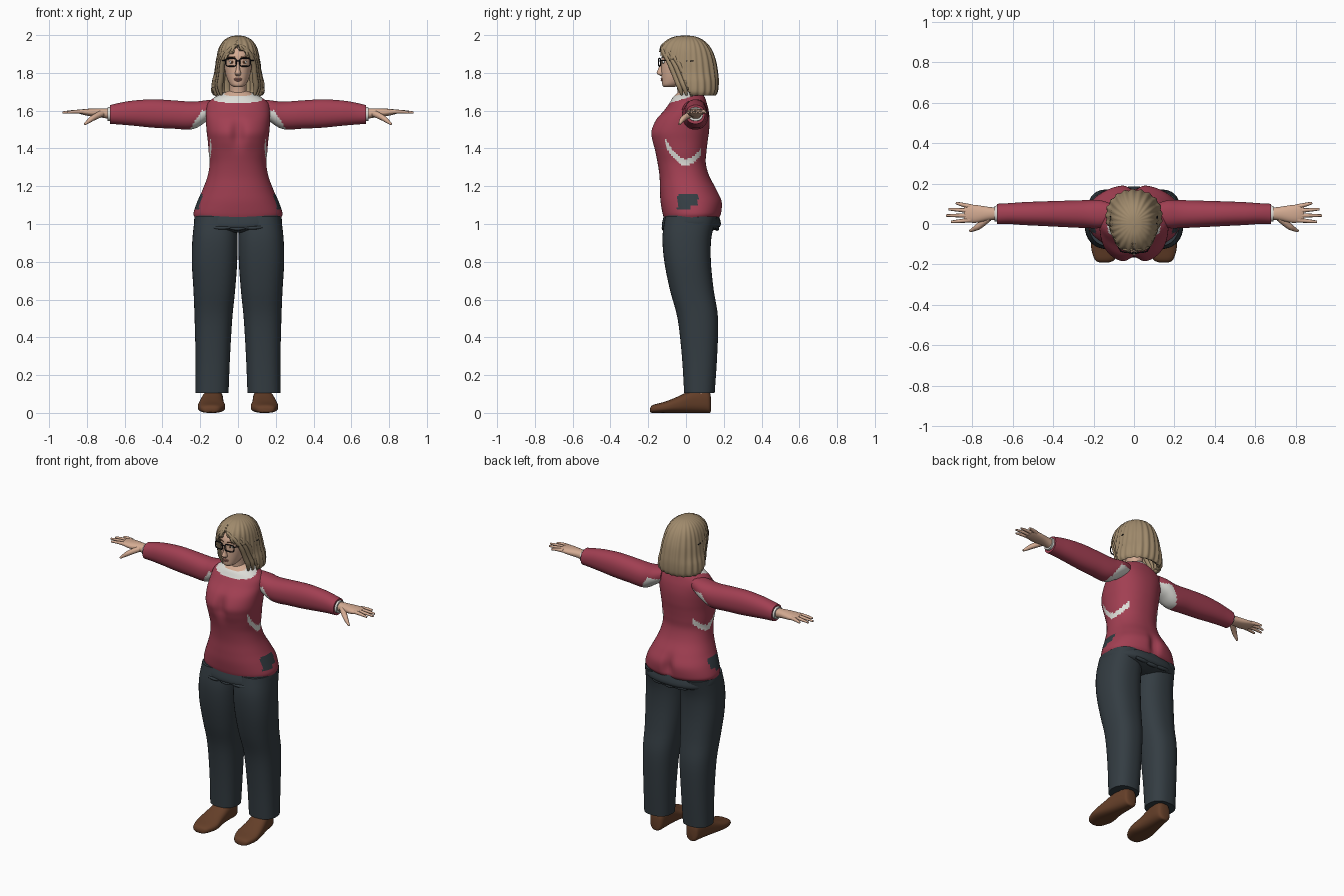
import bpy, bmesh, math
from mathutils import Vector

start_cube = bpy.data.objects.get("Cube")
if start_cube:
    bpy.data.objects.remove(start_cube, do_unlink=True)


def material(name, r, g, b):
    mat = bpy.data.materials.new(name)
    mat.use_nodes = True
    mat.diffuse_color = (r, g, b, 1)
    bsdf = mat.node_tree.nodes["Principled BSDF"]
    bsdf.inputs["Base Color"].default_value = (r, g, b, 1)
    bsdf.inputs["Roughness"].default_value = 0.8
    return mat


SKIN = material("skin", .66, .41, .29)
RED = material("sweater_red", .36, .05, .085)
WHITE = material("shirt_white", .72, .72, .68)
SLATE = material("trouser_slate", .034, .046, .055)
HAIR = material("dark_blonde", .35, .255, .15)
BROWN = material("shoe_brown", .13, .05, .022)
BLACK = material("frame_black", .008, .008, .01)
LIP = material("lip_pink", .45, .2, .16)


def spline_rows(rows, steps):
    """Smooth the section extents along the part."""
    pts = [rows[0]] + list(rows) + [rows[-1]]
    out = []
    for a, b, c, d in zip(pts, pts[1:], pts[2:], pts[3:]):
        for k in range(steps):
            u = k / steps
            out.append([q + .5 * u * (r - p + u * (2*p - 5*q + 4*r - s + u * (3*(q - r) + s - p)))
                        for p, q, r, s in zip(a, b, c, d)])
    return out + [list(rows[-1])]


def sym(rows):
    """Rows with equal left and right extents."""
    return [(t, -h, h, b, c) for t, h, b, c in rows]


def loft(name, rows, mats, axis="z", flip=1, power=2.2, segs=40, steps=4, shape=None, rule=None):
    """Skin superellipse sections: position, low/high, low/high."""
    bm = bmesh.new()
    loops = []
    for t, a0, a1, b0, b1 in spline_rows(rows, steps):
        loop = []
        for i in range(segs):
            ang = math.tau * (i + .5) / segs
            c, s = math.cos(ang), math.sin(ang)
            a = (a0 + a1) / 2 + (a1 - a0) / 2 * math.copysign(abs(c) ** (2 / power), c)
            b = (b0 + b1) / 2 + (b1 - b0) / 2 * math.copysign(abs(s) ** (2 / power), s)
            co = Vector({"z": (a, b, t), "x": (t, a, b), "y": (a, t, b)}[axis])
            if shape:
                shape(co)
            co.x *= flip
            loop.append(bm.verts.new(co))
        loops.append(loop)
    for low, high in zip(loops, loops[1:]):
        for i in range(segs):
            j = (i + 1) % segs
            bm.faces.new((low[i], low[j], high[j], high[i]))
    bm.faces.new(loops[0])
    bm.faces.new(loops[-1])
    bmesh.ops.recalc_face_normals(bm, faces=bm.faces)
    if rule:
        gone = []
        for face in bm.faces:
            c = face.calc_center_median()
            index = rule(abs(c.x), c.y, c.z)
            if index is None:
                gone.append(face)
            else:
                face.material_index = index
        bmesh.ops.delete(bm, geom=gone, context="FACES")
    mesh = bpy.data.meshes.new(name)
    bm.to_mesh(mesh)
    bm.free()
    return finish(name, mesh, mats)


def finish(name, mesh, mats):
    for mat in mats:
        mesh.materials.append(mat)
    obj = bpy.data.objects.new(name, mesh)
    bpy.context.collection.objects.link(obj)
    bpy.ops.object.select_all(action="DESELECT")
    obj.select_set(True)
    bpy.context.view_layer.objects.active = obj
    if obj.type == "MESH":
        bpy.ops.object.shade_smooth_by_angle(angle=math.radians(50))
    return obj


def tube(name, points, radii, mat, flip=1, closed=False):
    """Round tapered tube along a smooth path."""
    data = bpy.data.curves.new(name, "CURVE")
    data.dimensions = "3D"
    data.bevel_depth = 1
    data.bevel_resolution = 2
    data.use_fill_caps = True
    line = data.splines.new("POLY" if closed else "NURBS")
    line.points.add(len(points) - 1)
    for i, (p, (x, y, z)) in enumerate(zip(line.points, points)):
        p.co = (x * flip, y, z, 1)
        p.radius = radii[min(i, len(radii) - 1)]
    line.use_cyclic_u = closed
    if not closed:
        line.order_u = 3
        line.use_endpoint_u = True
        line.resolution_u = 6
    return finish(name, data, [mat])


def ball(name, center, size, mat, flip=1):
    bm = bmesh.new()
    bmesh.ops.create_uvsphere(bm, u_segments=20, v_segments=12, radius=1)
    for v in bm.verts:
        v.co = Vector((center[0] * flip, *center[1:])) + v.co * Vector(size)
    mesh = bpy.data.meshes.new(name)
    bm.to_mesh(mesh)
    bm.free()
    return finish(name, mesh, [mat])


# Sweater body with collar, side tears and hip patches
def body_shape(co):
    if co.y < 0:
        co.y += .03 * math.exp(-(co.x / .035) ** 2 - ((co.z - 1.48) / .07) ** 2)
    else:
        co.y -= .03 * math.exp(-(co.x / .03) ** 2 - ((co.z - 1.1) / .06) ** 2)


def body_rule(x, y, z):
    neckline = 1.642 + .3 * (y + .08)
    if z > neckline:
        return 2 if z > neckline + .03 else 1
    tear = 1.31 + 9 * y * y
    if x > .1 and -.11 < y < .085 and tear < z < tear + .035:
        return 1
    if x > .1 and -.045 < y < .065 and 1.075 < z < 1.16 and not (y > .02 and z < 1.1):
        return 3
    return 0


loft("sweater_body", sym([
    (1.035, .23, -.118, .178), (1.06, .235, -.125, .19), (1.12, .215, -.135, .193),
    (1.18, .188, -.138, .165), (1.25, .162, -.14, .125), (1.32, .15, -.15, .105),
    (1.38, .155, -.165, .108), (1.44, .16, -.185, .115), (1.49, .166, -.192, .122),
    (1.55, .17, -.165, .125), (1.6, .17, -.118, .12), (1.64, .16, -.088, .11),
    (1.67, .125, -.07, .1), (1.69, .085, -.05, .085), (1.705, .05, -.035, .075)]),
    [RED, WHITE, SKIN, SLATE], segs=96, steps=6, shape=body_shape, rule=body_rule)

# Neck and head
loft("neck", sym([(1.64, .05, -.05, .06), (1.7, .045, -.045, .055), (1.78, .045, -.06, .06)]), [SKIN])
loft("head", sym([
    (1.724, .018, -.115, -.07), (1.735, .038, -.125, -.03), (1.76, .054, -.128, .02),
    (1.8, .067, -.13, .06), (1.85, .074, -.13, .08), (1.9, .075, -.125, .09),
    (1.95, .055, -.09, .06)]), [SKIN], segs=48)
loft("nose", sym([(1.784, .01, -.135, -.11), (1.798, .016, -.155, -.11), (1.82, .01, -.148, -.11),
                  (1.86, .007, -.133, -.11)]), [SKIN], segs=20)
ball("upper_lip", (0, -.127, 1.768), (.022, .007, .005), LIP)
ball("lower_lip", (0, -.126, 1.76), (.018, .008, .005), LIP)


# Layered bob with a centre parting
def hair_shape(co):
    ang = math.atan2(co.x, co.y - .01)
    ridge = 1 + .025 * math.sin(24 * ang + 5 * co.z)
    co.x *= ridge
    co.y = .01 + (co.y - .01) * ridge


def hair_rule(x, y, z):
    if z < 1.679 or (z < 1.87 and y < -.05 + .4 * (1.87 - z)):
        return None
    return None if y < 0 and x < min(.078, .9 * (1.95 - z)) else 0


hair = loft("hair", sym([
    (1.675, .12, -.04, .15), (1.7, .138, -.09, .165), (1.75, .136, -.11, .17),
    (1.8, .124, -.125, .167), (1.87, .114, -.142, .155), (1.93, .1, -.138, .13),
    (1.97, .076, -.105, .095), (1.992, .04, -.06, .05), (1.998, .005, -.01, .002)]),
    [HAIR], segs=120, steps=6, shape=hair_shape, rule=hair_rule)
shell = hair.modifiers.new("thickness", "SOLIDIFY")
shell.thickness = .025
shell.offset = -1

# Paired parts
for s, side in ((1, "left"), (-1, "right")):
    for k in range(3):
        tube(f"{side}_front_lock_{k}", [
            (.005, -.125 + .015 * k, 1.95 + .012 * k), (.045 + .01 * k, -.13 + .012 * k, 1.93),
            (.085 + .01 * k, -.09 + .025 * k, 1.86), (.088 + .01 * k, -.055 + .025 * k, 1.78),
            (.1 + .012 * k, -.03 + .025 * k, 1.72), (.085 + .015 * k, -.02 + .025 * k, 1.675)],
            [.005, .012, .013, .016, .017, .004], HAIR, s)

    # Eyes and spectacles
    ball(f"{side}_eye", (.032, -.117, 1.857), (.015, .008, .008), WHITE, s)
    ball(f"{side}_iris", (.031, -.123, 1.857), (.006, .004, .007), BROWN, s)
    tube(f"{side}_brow", [(.014, -.128, 1.882), (.035, -.126, 1.889), (.056, -.112, 1.88)],
         [.003], BROWN, s)
    rim = []
    for i in range(24):
        c, q = math.cos(math.tau * i / 24), math.sin(math.tau * i / 24)
        rim.append((.037 + .028 * math.copysign(abs(c) ** .5, c), -.14 + .006 * c,
                    1.856 + .021 * math.copysign(abs(q) ** .5, q)))
    tube(f"{side}_lens_rim", rim, [.0035], BLACK, s, closed=True)
    tube(f"{side}_temple_arm", [(.064, -.134, 1.866), (.1, -.09, 1.866), (.116, .04, 1.862)],
         [.003], BLACK, s)

    # Sleeve with a torn underarm
    loft(f"{side}_sleeve", [
        (.11, 0, .1, 1.58, 1.66), (.17, -.02, .118, 1.54, 1.655), (.24, -.02, .118, 1.502, 1.648),
        (.35, -.015, .115, 1.505, 1.655), (.45, -.01, .112, 1.51, 1.66),
        (.55, -.005, .108, 1.52, 1.654), (.62, 0, .103, 1.526, 1.643), (.677, 0, .1, 1.53, 1.63)],
        [RED, WHITE], "x", s, segs=48, steps=8,
        rule=lambda x, y, z: int(z < 1.6 and x < .255 - .6 * (z - 1.5)))
    loft(f"{side}_cuff", [(.66, .01, .092, 1.543, 1.62), (.69, .012, .09, 1.546, 1.618)],
         [WHITE], "x", s)

    # Hand
    loft(f"{side}_palm", [
        (.67, .022, .08, 1.553, 1.61), (.72, .018, .085, 1.563, 1.612), (.78, .006, .094, 1.57, 1.611),
        (.82, .008, .096, 1.578, 1.608), (.84, .012, .092, 1.584, 1.602)], [SKIN], "x", s, segs=28)
    for finger, tip in zip(("index", "middle", "ring", "little"), (.905, .93, .918, .88)):
        k = ("index", "middle", "ring", "little").index(finger)
        y = .02 + .022 * k
        tube(f"{side}_{finger}_finger", [(.81, y, 1.594), (.86, y + .006 * (k - 1), 1.597),
             (tip, y + .009 * (k - 1), 1.59)], [.012, .01, .006], SKIN, s)
    tube(f"{side}_thumb", [(.72, .03, 1.585), (.765, -.01, 1.565), (.79, -.025, 1.545),
         (.812, -.035, 1.528)], [.018, .017, .012, .006], SKIN, s)

    # Trouser leg, ankle and shoe
    loft(f"{side}_trouser_leg", [
        (.105, .05, .224, -.01, .152), (.3, .042, .225, -.022, .165), (.5, .03, .23, -.045, .17),
        (.65, .015, .236, -.085, .147), (.8, .004, .245, -.115, .132),
        (.93, .002, .241, -.125, .135), (1.04, .01, .228, -.11, .165)], [SLATE], flip=s, power=2.4)
    loft(f"{side}_ankle", [(.07, .09, .17, .02, .11), (.16, .09, .18, .02, .12)], [SKIN], flip=s)
    loft(f"{side}_shoe", [
        (-.19, .125, .17, .004, .025), (-.175, .095, .195, 0, .042), (-.11, .068, .213, 0, .06),
        (-.04, .075, .205, 0, .088), (.03, .078, .19, 0, .12), (.1, .08, .175, 0, .125),
        (.125, .09, .165, 0, .11), (.132, .11, .145, .01, .08)],
        [BROWN], "y", s, power=2.6)

tube("spectacle_bridge", [(-.01, -.14, 1.862), (0, -.148, 1.866), (.01, -.14, 1.862)], [.003], BLACK)

# Trouser seat with gathered folds
loft("trouser_seat", sym([
    (.955, .06, -.08, .11), (.975, .2, -.12, .165), (1, .232, -.128, .185), (1.05, .228, -.115, .172)]),
    [SLATE], segs=56, power=2.4)
for k in (-1, 0, 1):
    tube("front_fold", [(.08 * k - .05, -.115, .982), (.08 * k, -.125, .965 + .01 * abs(k)),
                        (.08 * k + .05, -.115, .985)], [.006, .012, .006], SLATE)
    tube("back_fold", [(.07 * k - .05, .16, .985), (.07 * k, .168, .965 + .012 * abs(k)),
                       (.07 * k + .05, .16, .985)], [.008, .016, .008], SLATE)
